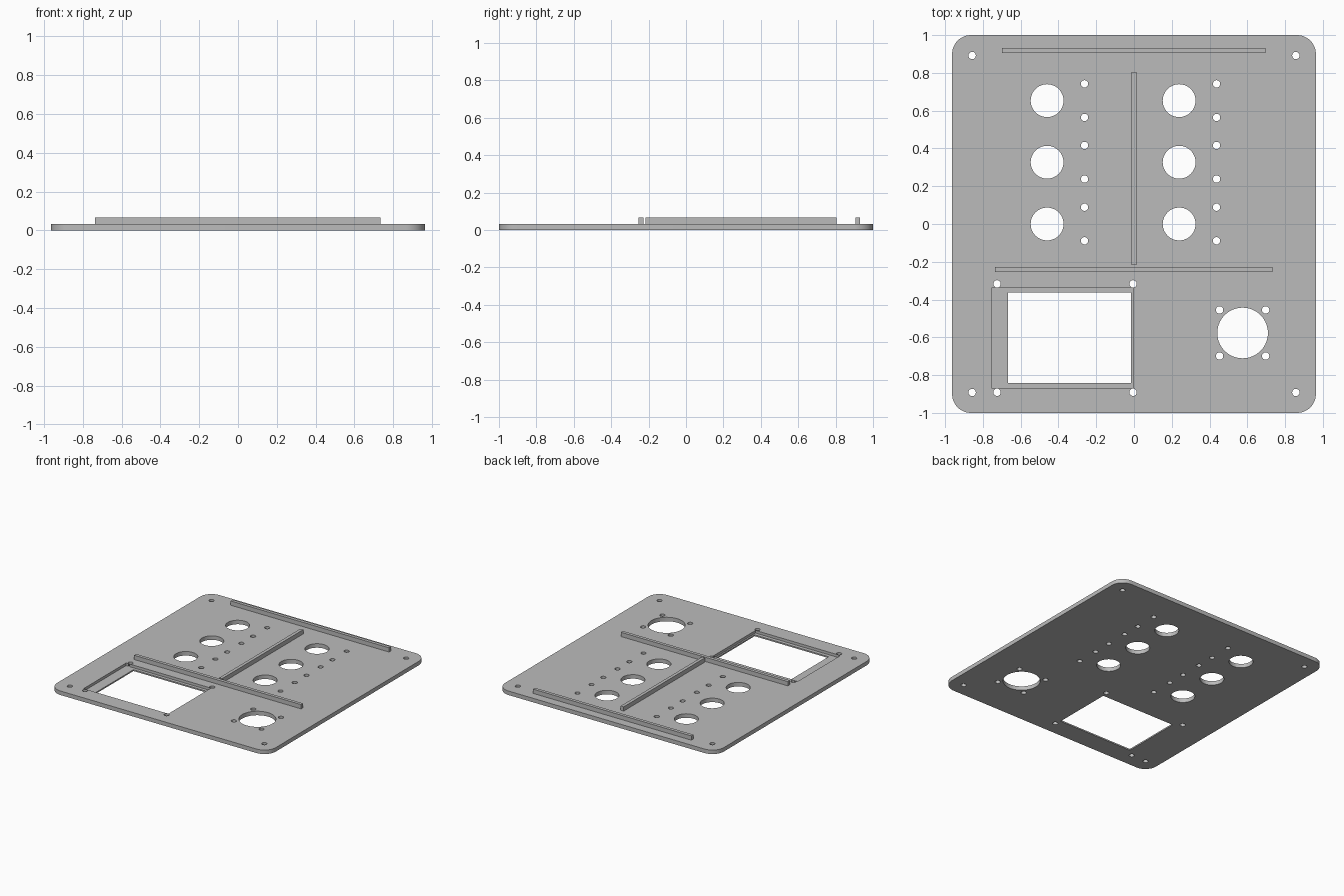
import bpy, bmesh, math

cube = bpy.data.objects.get("Cube")
if cube:
    bpy.data.objects.remove(cube, do_unlink=True)

THICK, RIB_TOP, LEDGE = 0.032, 0.066, 0.011

grey = bpy.data.materials.new("panel grey")
grey.use_nodes = True
colour = (0.5, 0.5, 0.5, 1)
grey.diffuse_color = colour
grey.node_tree.nodes["Principled BSDF"].inputs["Base Color"].default_value = colour


def prism(bm, points, z0, z1):
    """Extrude a closed outline from z0 to z1."""
    face = bm.faces.new([bm.verts.new((x, y, z0)) for x, y in points])
    top = bmesh.ops.extrude_face_region(bm, geom=[face])["geom"]
    for v in top:
        if isinstance(v, bmesh.types.BMVert):
            v.co.z = z1


def arc(cx, cy, r, start, end, n):
    return [(cx + r * math.cos(start + (end - start) * i / n),
             cy + r * math.sin(start + (end - start) * i / n)) for i in range(n)]


def circle(cx, cy, r, n):
    return arc(cx, cy, r, 0, math.tau, n)


def rect(x0, x1, y0, y1):
    return [(x0, y0), (x1, y0), (x1, y1), (x0, y1)]


def make(name, outlines, z0, z1):
    bm = bmesh.new()
    for points in outlines:
        prism(bm, points, z0, z1)
    bmesh.ops.recalc_face_normals(bm, faces=bm.faces)
    mesh = bpy.data.meshes.new(name)
    bm.to_mesh(mesh)
    bm.free()
    mesh.materials.append(grey)
    obj = bpy.data.objects.new(name, mesh)
    bpy.context.collection.objects.link(obj)
    return obj


def select(obj):
    bpy.ops.object.select_all(action="DESELECT")
    obj.select_set(True)
    bpy.context.view_layer.objects.active = obj


def cut(obj, cutter):
    mod = obj.modifiers.new("cut", "BOOLEAN")
    mod.operation, mod.solver, mod.object = "DIFFERENCE", "EXACT", cutter
    select(obj)
    bpy.ops.object.modifier_apply(modifier=mod.name)
    bpy.data.objects.remove(cutter, do_unlink=True)


# Rounded base plate
W, R = 0.963, 0.1
outline = []
for i, (sx, sy) in enumerate([(1, 1), (-1, 1), (-1, -1), (1, -1)]):
    a = i * math.pi / 2
    outline += arc(sx * (W - R), sy * (1 - R), R, a, a + math.pi / 2, 16)
    outline.append((sx * (W - R) + R * math.cos(a + math.pi / 2),
                    sy * (1 - R) + R * math.sin(a + math.pi / 2)))
plate = make("panel_plate", [outline], 0, THICK)

# Socket holes, each with a pair of screw holes beside it
large, screws = [], []
for x in (-0.46, 0.239):
    for y in (0.653, 0.327, 0):
        large.append(circle(x, y, 0.087, 48))
        screws += [(x + 0.198, y + 0.089), (x + 0.198, y - 0.089)]

# Round port with four screws, display screws and corner screws
large.append(circle(0.575, -0.577, 0.134, 64))
for sx in (-1, 1):
    for sy in (-1, 1):
        screws += [(0.575 + sx * 0.122, -0.577 + sy * 0.122),
                   (-0.365 + sx * 0.36, -0.604 + sy * 0.287),
                   (sx * 0.857, sy * 0.892)]

# Display recess, then window and all through holes
cut(plate, make("recess_cutter", [rect(-0.751, -0.003, -0.871, -0.336)], LEDGE, 0.1))
window = rect(-0.667, -0.015, -0.842, -0.362)
holes = large + [window] + [circle(x, y, 0.0195, 24) for x, y in screws]
cut(plate, make("hole_cutter", holes, -0.1, 0.1))
select(plate)
bpy.ops.object.shade_smooth_by_angle(angle=math.radians(30))

# Stiffening ribs
make("back_rib", [rect(-0.699, 0.697, 0.905, 0.931)], THICK, RIB_TOP)
make("middle_rib", [rect(-0.014, 0.012, -0.217, 0.804)], THICK, RIB_TOP)
make("cross_rib", [rect(-0.737, 0.734, -0.254, -0.228)], THICK, RIB_TOP)
